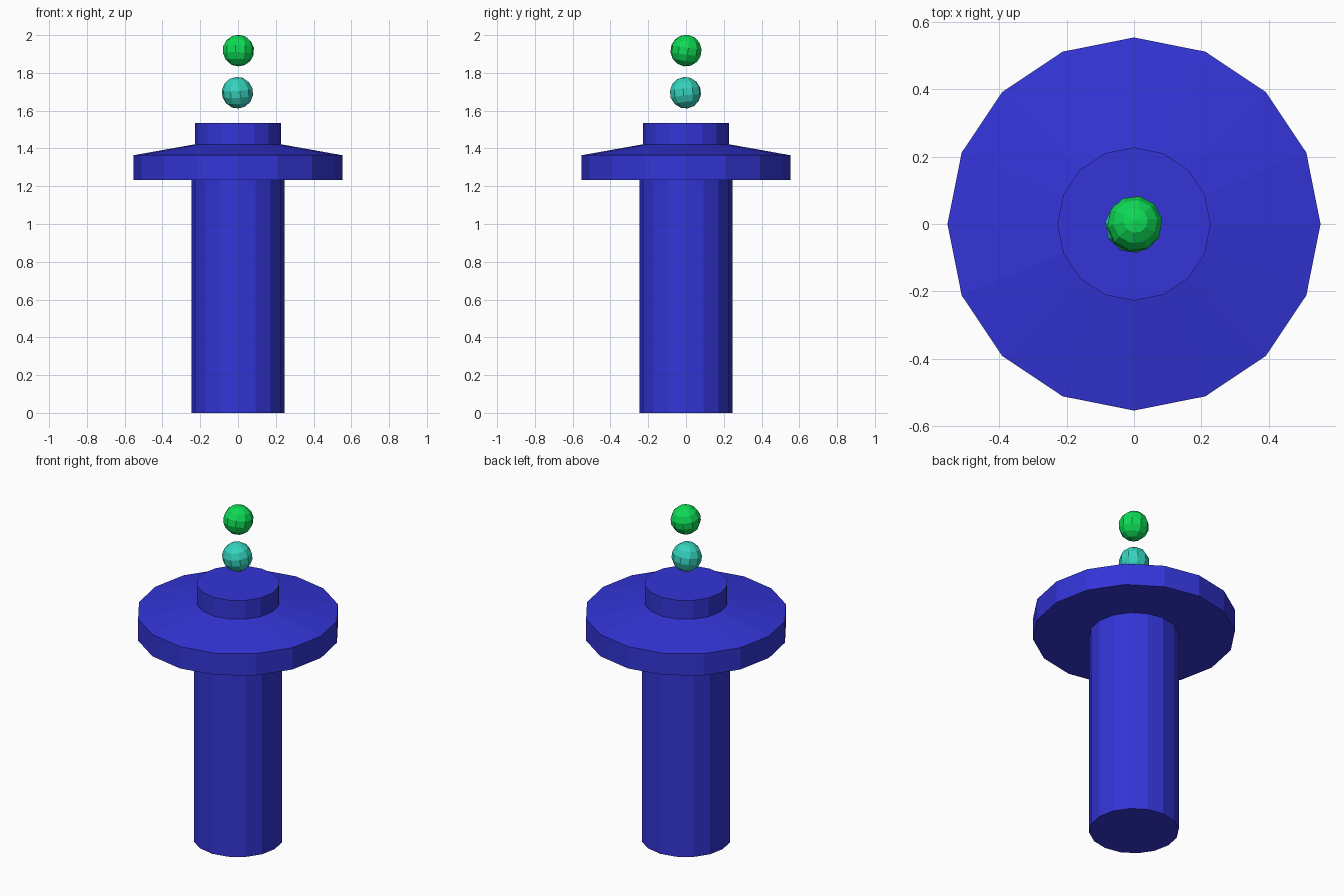
import bpy, bmesh
from math import cos, sin, pi, radians

if "Cube" in bpy.data.objects:
    bpy.data.objects.remove(bpy.data.objects["Cube"])

SIDES = 16


def paint(obj, name, color):
    mat = bpy.data.materials.new(name)
    mat.diffuse_color = (*color, 1)
    mat.use_nodes = True
    mat.node_tree.nodes["Principled BSDF"].inputs["Base Color"].default_value = mat.diffuse_color
    obj.data.materials.append(mat)
    return mat


def finish(name, bm):
    bmesh.ops.recalc_face_normals(bm, faces=bm.faces[:])
    mesh = bpy.data.meshes.new(name)
    bm.to_mesh(mesh)
    bm.free()
    obj = bpy.data.objects.new(name, mesh)
    bpy.context.collection.objects.link(obj)
    return obj


def lathe(name, profile):
    """Closed faceted solid from (radius, z) pairs, bottom to top."""
    bm = bmesh.new()
    rings = [[bm.verts.new((r * cos(2 * pi * i / SIDES), r * sin(2 * pi * i / SIDES), z))
              for i in range(SIDES)] for r, z in profile]
    for low, high in zip(rings, rings[1:]):
        for i in range(SIDES):
            j = (i + 1) % SIDES
            bm.faces.new((low[i], low[j], high[j], high[i]))
    bm.faces.new(rings[0][::-1])
    bm.faces.new(rings[-1])
    return finish(name, bm)


def ball(name, center, radius, tilt, color):
    bm = bmesh.new()
    bmesh.ops.create_uvsphere(bm, u_segments=10, v_segments=7, radius=radius)
    obj = finish(name, bm)
    obj.location = center
    obj.rotation_euler = [radians(a) for a in tilt]
    paint(obj, name + "_paint", color)


# Post and the flanged cap with its short neck
post = lathe("post", [(0.245, 0), (0.245, 1.235)])
cap = lathe("flanged_cap", [(0.553, 1.233), (0.553, 1.364), (0.227, 1.422), (0.227, 1.535)])
blue = paint(post, "blue_paint", (0.033, 0.035, 0.68))
cap.data.materials.append(blue)

# Two floating balls above the neck
ball("lower_ball", (-0.003, -0.003, 1.695), 0.084, (6, -5, 10), (0.035, 0.65, 0.51))
ball("upper_ball", (0.002, 0, 1.918), 0.084, (-6, 5, 25), (0.004, 0.70, 0.09))
